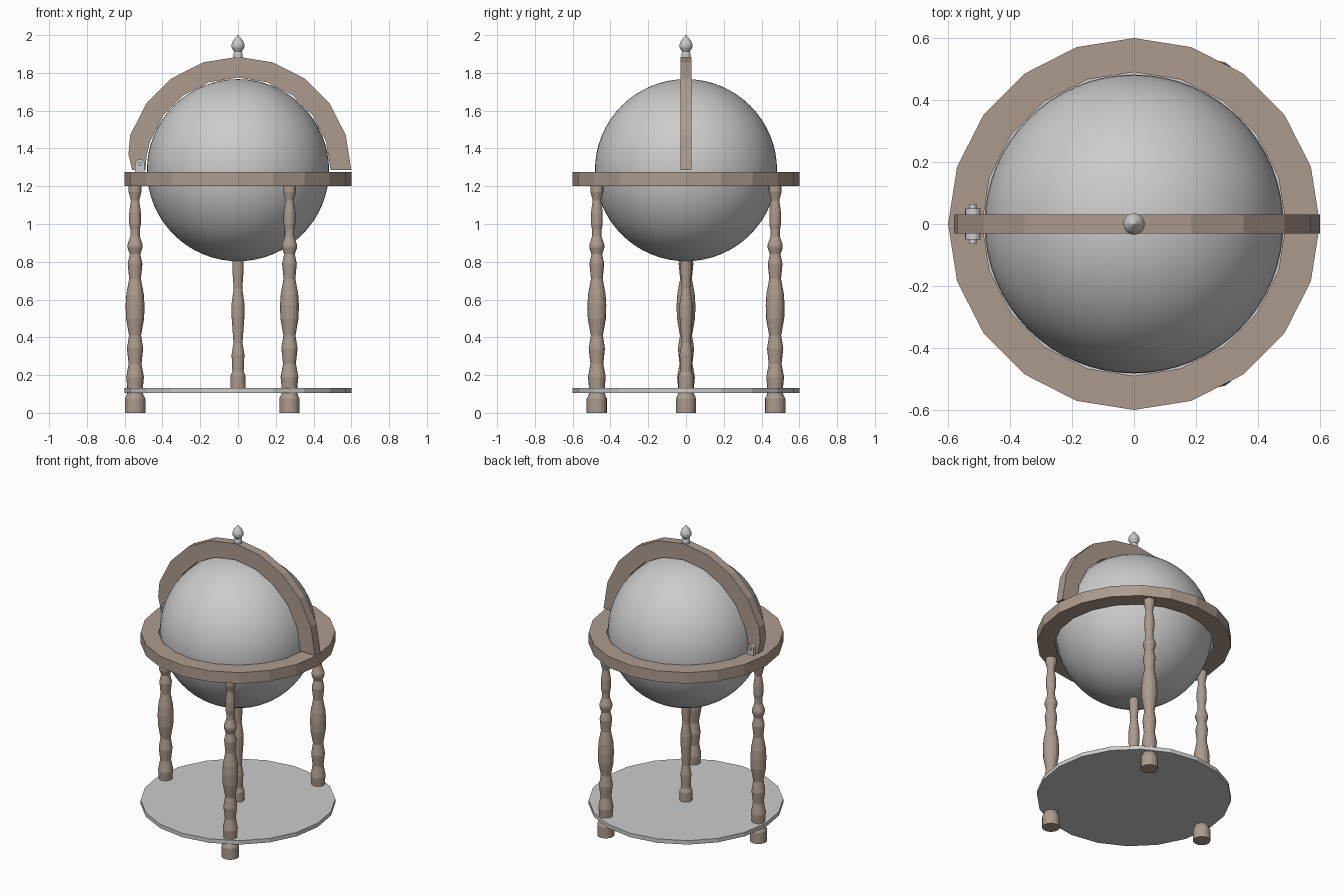
import bpy, bmesh
from math import sin, cos, pi, radians

if "Cube" in bpy.data.objects:
    bpy.data.objects.remove(bpy.data.objects["Cube"])

wood = bpy.data.materials.new("wood")
wood.diffuse_color = (0.42, 0.33, 0.27, 1)
wood.use_nodes = True
wood.node_tree.nodes["Principled BSDF"].inputs["Base Color"].default_value = wood.diffuse_color
CZ = 1.285  # globe centre height


def finish(name, bm, mat=None, smooth=False):
    bmesh.ops.remove_doubles(bm, verts=bm.verts, dist=1e-5)
    bmesh.ops.recalc_face_normals(bm, faces=bm.faces)
    me = bpy.data.meshes.new(name)
    bm.to_mesh(me)
    bm.free()
    ob = bpy.data.objects.new(name, me)
    bpy.context.collection.objects.link(ob)
    if mat:
        me.materials.append(mat)
    for p in me.polygons:
        p.use_smooth = smooth
    return ob


def lathe(name, profile, sides, loc=(0, 0, 0), mat=None, closed=False):
    """Spin an (r, z) profile around the z axis."""
    bm = bmesh.new()
    rings = [[bm.verts.new((r * cos(2 * pi * i / sides) + loc[0],
                            r * sin(2 * pi * i / sides) + loc[1], z + loc[2]))
              for i in range(sides)] for r, z in profile]
    pairs = list(zip(rings, rings[1:]))
    if closed:
        pairs.append((rings[-1], rings[0]))
    else:
        bm.faces.new(rings[0])
        bm.faces.new(rings[-1])
    for a, b in pairs:
        for i in range(sides):
            j = (i + 1) % sides
            bm.faces.new((a[i], a[j], b[j], b[i]))
    return finish(name, bm, mat)


# Globe
bm = bmesh.new()
bmesh.ops.create_uvsphere(bm, u_segments=64, v_segments=32, radius=0.482)
bmesh.ops.translate(bm, verts=bm.verts, vec=(0, 0, CZ))
finish("globe", bm, smooth=True)

# Horizontal ring and lower shelf
lathe("horizon_ring", [(0.49, 1.2), (0.6, 1.2), (0.6, 1.275), (0.49, 1.275)], 20,
      mat=wood, closed=True)
lathe("shelf", [(0.6, 0.105), (0.6, 0.132)], 20)

# Upright half ring, trimmed at the hinge end
outer = [(0.6 * cos(radians(a)), CZ + 0.6 * sin(radians(a))) for a in range(0, 163, 18)]
outer += [(-0.58, 1.37), (-0.56, CZ)]
inner = [(0.49 * cos(radians(a)), CZ + 0.49 * sin(radians(a))) for a in range(0, 181, 18)]
inner.append(inner[-1])
inner[-2] = (-0.484, 1.36)
bm = bmesh.new()
rows = [[bm.verts.new((x, y, z)) for (x, z), y in
         ((o, -0.03), (o, 0.03), (n, 0.03), (n, -0.03))] for o, n in zip(outer, inner)]
for a, b in zip(rows, rows[1:]):
    for i in range(4):
        j = (i + 1) % 4
        bm.faces.new((a[i], a[j], b[j], b[i]))
bm.faces.new(rows[0])
bm.faces.new(rows[-1])
finish("meridian_arch", bm, wood)

# Turned legs with feet
leg = [(0.054, 0), (0.054, 0.075), (0.042, 0.1), (0.042, 0.14), (0.047, 0.19),
       (0.034, 0.26), (0.043, 0.34), (0.032, 0.41), (0.048, 0.5), (0.05, 0.57),
       (0.046, 0.63), (0.031, 0.71), (0.039, 0.79), (0.028, 0.84), (0.04, 0.875),
       (0.04, 0.89), (0.025, 0.935), (0.025, 0.97), (0.031, 1.0), (0.031, 1.06),
       (0.022, 1.125), (0.034, 1.17), (0.034, 1.202)]
for k in range(3):
    a = radians(60 + 120 * k)
    lathe(f"leg_{k + 1}", leg, 16, (0.545 * cos(a), 0.545 * sin(a), 0), wood)

# Centre column under the globe
column = [(0.04, 0.131), (0.04, 0.195), (0.03, 0.22), (0.034, 0.31), (0.024, 0.37),
          (0.034, 0.51), (0.035, 0.57), (0.023, 0.66), (0.028, 0.73), (0.031, 0.82)]
lathe("centre_column", column, 16, mat=wood)

# Finial
lathe("finial", [(0.025, 1.88), (0.025, 1.9), (0.02, 1.912), (0.034, 1.935), (0.035, 1.95),
                 (0.026, 1.97), (0.012, 1.988), (0.001, 2.0)], 16)

# Hinge: rounded cheek on each face of the arch, plus a pin
def rod(name, profile_xz, y0, y1):
    bm = bmesh.new()
    f = bm.faces.new([bm.verts.new((x, y0, z)) for x, z in profile_xz])
    ext = bmesh.ops.extrude_face_region(bm, geom=[f], use_keep_orig=True)
    verts = [v for v in ext["geom"] if isinstance(v, bmesh.types.BMVert)]
    bmesh.ops.translate(bm, verts=verts, vec=(0, y1 - y0, 0))
    finish(name, bm)


def arc(r, a0, a1, n):
    return [(-0.52 + r * cos(radians(a0 + (a1 - a0) * i / n)),
             1.318 + r * sin(radians(a0 + (a1 - a0) * i / n))) for i in range(n + 1)]


cheek = [(-0.545, 1.272), (-0.495, 1.272)] + arc(0.025, 0, 180, 8)
rod("hinge_cheek_front", cheek, -0.05, -0.028)
rod("hinge_cheek_back", cheek, 0.028, 0.05)
rod("hinge_pin", arc(0.011, 0, 330, 11), -0.064, 0.064)
